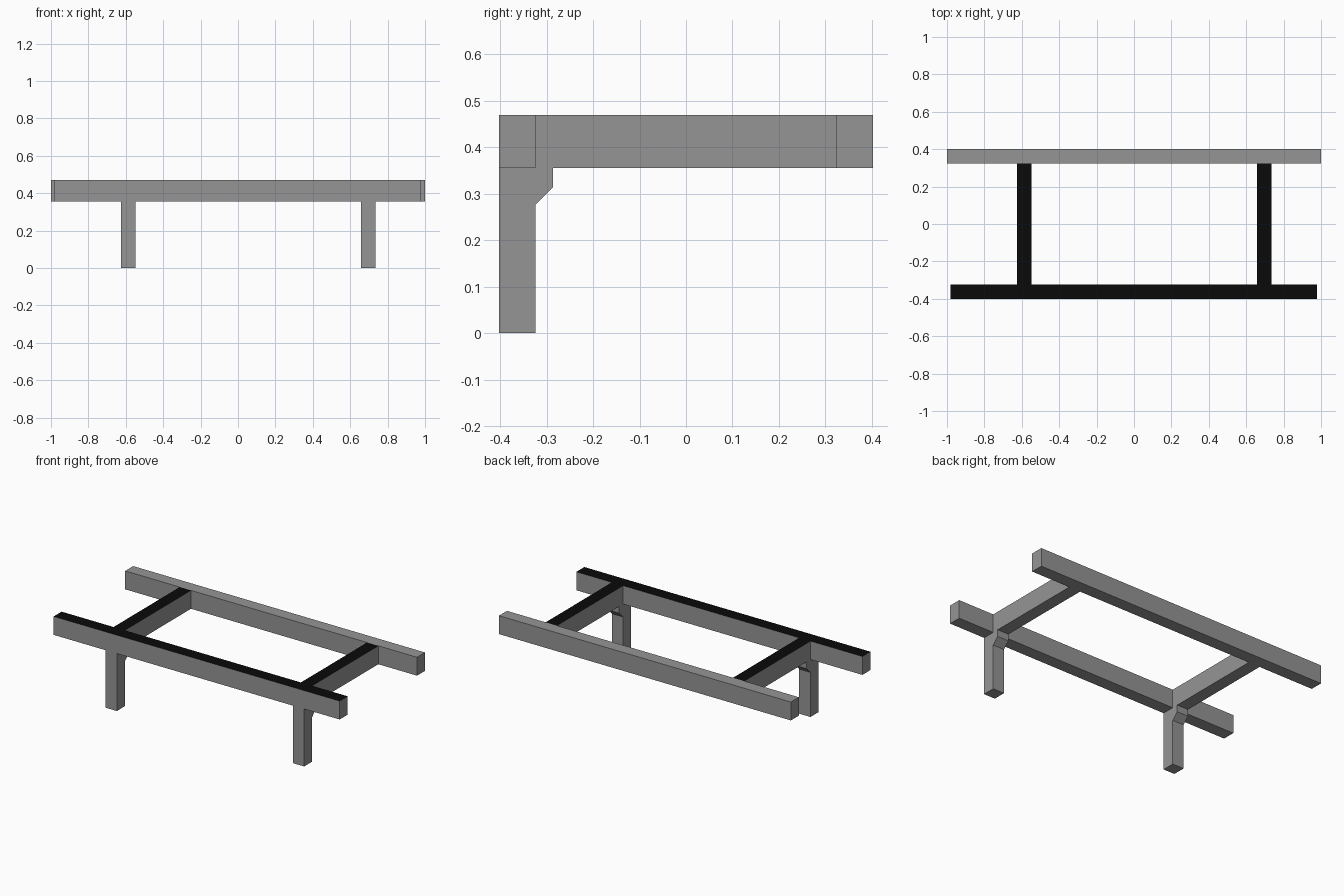
import bpy, bmesh

if "Cube" in bpy.data.objects:
    bpy.data.objects.remove(bpy.data.objects["Cube"])


def material(name, value):
    m = bpy.data.materials.new(name)
    m.diffuse_color = (value, value, value, 1)
    m.use_nodes = True
    m.node_tree.nodes["Principled BSDF"].inputs["Base Color"].default_value = m.diffuse_color
    return m


GREY = material("grey frame", 0.3)
BLACK = material("black top", 0.003)

Z0, Z1 = 0.356, 0.47          # underside and top of the rails
FRONT, INNER_F, INNER_B, BACK = -0.402, -0.324, 0.324, 0.402


def prism(name, x0, x1, profile, black_top=False):
    """Extrude a (y, z) profile along x."""
    bm = bmesh.new()
    face = bm.faces.new([bm.verts.new((x0, y, z)) for y, z in profile])
    ext = bmesh.ops.extrude_face_region(bm, geom=[face])
    verts = [g for g in ext["geom"] if isinstance(g, bmesh.types.BMVert)]
    bmesh.ops.translate(bm, verts=verts, vec=(x1 - x0, 0, 0))
    bmesh.ops.recalc_face_normals(bm, faces=bm.faces)
    if black_top:
        for f in bm.faces:
            if f.normal.z > 0.9:
                f.material_index = 1
    mesh = bpy.data.meshes.new(name)
    bm.to_mesh(mesh)
    bm.free()
    mesh.materials.append(GREY)
    if black_top:
        mesh.materials.append(BLACK)
    ob = bpy.data.objects.new(name, mesh)
    bpy.context.collection.objects.link(ob)
    return ob


def rect(y0, y1, z0, z1):
    return [(y0, z0), (y1, z0), (y1, z1), (y0, z1)]


# long rails
prism("front_rail", -0.982, 0.978, rect(FRONT, INNER_F, Z0, Z1), True)
prism("back_rail", -1.0, 1.0, rect(INNER_B, BACK, Z0, Z1))

# cross bars with a bracketed front leg under each
for side, x0 in (("left", -0.626), ("right", 0.658)):
    x1 = x0 + 0.077
    prism(side + "_cross_bar", x0, x1, rect(INNER_F, INNER_B, Z0, Z1), True)
    prism(side + "_leg", x0, x1, [
        (FRONT, 0), (INNER_F, 0), (INNER_F, 0.276),
        (-0.286, 0.314), (-0.286, Z0), (FRONT, Z0)])
